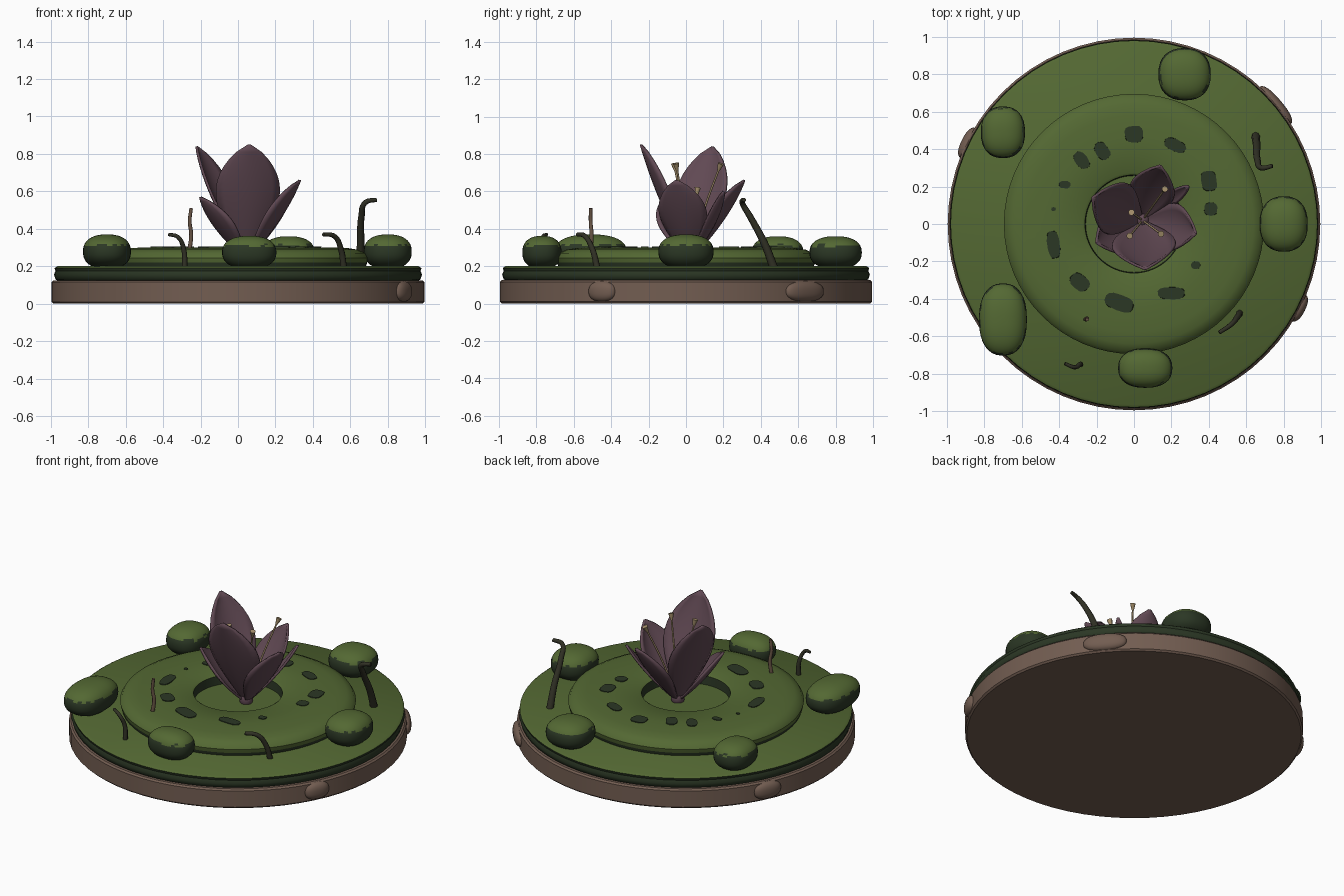
import bpy, bmesh, math, random
from mathutils import Vector

random.seed(4)
if "Cube" in bpy.data.objects:
    bpy.data.objects.remove(bpy.data.objects["Cube"])


def material(name, rgb):
    m = bpy.data.materials.new(name)
    m.use_nodes = True
    m.diffuse_color = (*rgb, 1)
    m.node_tree.nodes["Principled BSDF"].inputs["Base Color"].default_value = (*rgb, 1)
    return m


GREEN = material("moss green", (0.088, 0.14, 0.033))
DARK = material("dark green", (0.024, 0.038, 0.018))
BROWN = material("earth brown", (0.17, 0.11, 0.083))
MAUVE = material("petal mauve", (0.12, 0.067, 0.088))
TAN = material("stamen tan", (0.38, 0.28, 0.15))
STALK = material("stalk dark", (0.03, 0.03, 0.018))
TWIG = material("twig brown", (0.14, 0.09, 0.06))


def finish(name, bm, mats, angle=40):
    bmesh.ops.recalc_face_normals(bm, faces=bm.faces)
    mesh = bpy.data.meshes.new(name)
    bm.to_mesh(mesh)
    bm.free()
    ob = bpy.data.objects.new(name, mesh)
    bpy.context.collection.objects.link(ob)
    for m in mats:
        mesh.materials.append(m)
    bpy.ops.object.select_all(action="DESELECT")
    ob.select_set(True)
    bpy.context.view_layer.objects.active = ob
    bpy.ops.object.shade_smooth_by_angle(angle=math.radians(angle))
    return ob


def lathe(name, profile, mats, dark_rows=(), sides=64):
    """Revolve (radius, z) points; chosen rows take the second material."""
    bm = bmesh.new()
    rings = []
    for r, z in profile:
        rings.append([bm.verts.new((r * math.cos(a), r * math.sin(a), z))
                      for a in (2 * math.pi * i / sides for i in range(sides))])
    for row, (lo, hi) in enumerate(zip(rings, rings[1:])):
        for i in range(sides):
            j = (i + 1) % sides
            f = bm.faces.new((lo[i], lo[j], hi[j], hi[i]))
            f.material_index = int(row in dark_rows)
    bm.faces.new(rings[0])
    bm.faces.new(rings[-1])
    return finish(name, bm, mats)


# Round base, moss layer and raised ring with a sunken centre
lathe("base", [(0.985, 0), (0.995, 0.01), (0.995, 0.115), (0.985, 0.125)], [BROWN])
lathe("moss_layer", [(0.96, 0.12), (0.975, 0.13), (0.983, 0.155), (0.975, 0.175),
                     (0.98, 0.19), (0.965, 0.2)], [GREEN, DARK], (0, 1, 2, 3))
lathe("raised_ring", [(0.68, 0.19), (0.69, 0.22), (0.695, 0.245), (0.68, 0.27),
                      (0.64, 0.288), (0.58, 0.298), (0.45, 0.3), (0.275, 0.298),
                      (0.262, 0.29), (0.258, 0.235)], [GREEN, DARK], (0, 8))


def blob(name, center, size, mats, split=None, power=0.85):
    """Boxy ellipsoid, dark below a ragged height."""
    bm = bmesh.new()
    bmesh.ops.create_uvsphere(bm, u_segments=32, v_segments=24, radius=1)
    for v in bm.verts:
        v.co = Vector([math.copysign(abs(c) ** power, c) * s + o
                       for c, s, o in zip(v.co, size, center)])
    if split:
        for f in bm.faces:
            f.material_index = int(f.calc_center_median().z < split + random.uniform(-.008, .008))
    return finish(name, bm, mats, 70)


# Rounded bushes around the rim
bushes = [(0.27, 0.80, 0.14, 0.14, 0.36), (-0.70, 0.49, 0.118, 0.138, 0.36),
          (-0.70, -0.51, 0.128, 0.193, 0.37), (0.06, -0.77, 0.145, 0.105, 0.362),
          (0.80, 0, 0.128, 0.148, 0.37)]
for i, (x, y, rx, ry, top) in enumerate(bushes):
    blob(f"bush_{i + 1}", (x, y, (top + 0.185) / 2), (rx, ry, (top - 0.185) / 2),
         [GREEN, DARK], 0.31)

# Small lumps on the side of the base
for i, (deg, length) in enumerate([(154, 0.09), (40, 0.13), (-27, 0.08)]):
    a = math.radians(deg)
    lump = blob(f"base_lump_{i + 1}", (0, 0, 0), (0.04, length, 0.055), [BROWN])
    lump.location = (0.983 * math.cos(a), 0.983 * math.sin(a), 0.065)
    lump.rotation_euler.z = a

# Flat dark spots on the ring: x, y, half width, half depth, turn
spots = [(0, .48, .05, .045, 0), (.22, .42, .06, .032, -25), (-.17, .39, .05, .035, 125),
         (-.28, .34, .05, .033, 130), (-.37, .21, .03, .02, 0), (-.43, .08, .012, .01, 0),
         (-.43, -.11, .033, .075, 8), (-.29, -.31, .055, .04, -40),
         (-.08, -.42, .08, .042, -20), (.2, -.37, .072, .033, 0),
         (.33, -.22, .024, .02, 0), (.41, .08, .035, .035, 0), (.4, .23, .042, .055, 10)]
for i, (x, y, rx, ry, deg) in enumerate(spots):
    bm = bmesh.new()
    bmesh.ops.create_cone(bm, cap_ends=True, segments=14, radius1=1, radius2=1, depth=0.006)
    for v in bm.verts:
        wobble = random.uniform(0.95, 1.05)
        v.co.x = math.copysign(abs(v.co.x) ** 0.75, v.co.x) * rx * wobble
        v.co.y = math.copysign(abs(v.co.y) ** 0.75, v.co.y) * ry * wobble
    spot = finish(f"ring_spot_{i + 1}", bm, [DARK], 20)
    spot.location = (x, y, 0.301)
    spot.rotation_euler.z = math.radians(deg)


def tube(name, points, radius, mat, taper=0.6):
    cu = bpy.data.curves.new(name, "CURVE")
    cu.dimensions = "3D"
    cu.bevel_depth, cu.bevel_resolution, cu.resolution_u = radius, 2, 6
    cu.use_fill_caps = True
    sp = cu.splines.new("BEZIER")
    sp.bezier_points.add(len(points) - 1)
    for i, (bp, p) in enumerate(zip(sp.bezier_points, points)):
        bp.co = p
        bp.handle_left_type = bp.handle_right_type = "AUTO"
        bp.radius = 1 - (1 - taper) * i / (len(points) - 1)
    cu.materials.append(mat)
    ob = bpy.data.objects.new(name, cu)
    bpy.context.collection.objects.link(ob)


# Bent stalks and one upright twig
tube("tall_stalk", [(.65, .47, .19), (.655, .42, .32), (.66, .34, .47), (.68, .3, .54),
                    (.74, .31, .555)], 0.023, STALK, 0.5)
tube("right_stalk", [(.565, -.475, .19), (.55, -.5, .29), (.515, -.54, .36),
                     (.455, -.58, .37)], 0.018, STALK)
tube("left_stalk", [(-.285, -.75, .19), (-.29, -.75, .29), (-.32, -.765, .355),
                    (-.37, -.745, .37)], 0.015, STALK)
tube("twig", [(-.26, -.51, .28), (-.25, -.505, .37), (-.258, -.51, .44), (-.25, -.51, .51)],
     0.012, TWIG, 0.8)

# Flower: cupped petals growing from one root
ROOT = Vector((0.045, 0.02, 0.235))


def petal(name, tip, width, bulge, cup=0.3):
    tip = Vector(tip)
    out = (tip - ROOT) * Vector((1, 1, 0))
    out.normalize()
    side = Vector((-out.y, out.x, 0))
    control = (ROOT + tip) / 2 + out * bulge
    bm = bmesh.new()
    rows, cols = 16, 8
    grid = []
    for r in range(rows + 1):
        t = r / rows
        center = ROOT * (1 - t) ** 2 + control * 2 * t * (1 - t) + tip * t * t
        w = 0.004 + width * max(0, math.sin(math.pi * t ** 1.35)) ** 0.75
        line = []
        for c in range(cols + 1):
            s = 2 * c / cols - 1
            line.append(bm.verts.new(center + side * w * s - out * cup * w * s * s))
        grid.append(line)
    for a, b in zip(grid, grid[1:]):
        for c in range(cols):
            bm.faces.new((a[c], a[c + 1], b[c + 1], b[c]))
    ob = finish(name, bm, [MAUVE], 60)
    mod = ob.modifiers.new("thickness", "SOLIDIFY")
    mod.thickness, mod.offset = 0.014, 0


petal("front_petal", (0.06, -0.24, 0.85), 0.165, 0.04)
petal("back_right_petal", (-0.22, 0.14, 0.84), 0.14, 0.03)
petal("left_petal", (0.33, -0.05, 0.66), 0.125, 0.05, 0.4)
petal("front_right_petal", (-0.2, -0.1, 0.57), 0.115, 0.05, 0.4)
petal("back_petal", (0.14, 0.31, 0.66), 0.115, 0.05, 0.4)
petal("narrow_petal", (0.29, 0.2, 0.6), 0.03, 0.05)
blob("flower_cup", ROOT + Vector((0, 0, 0.02)), (0.04, 0.04, 0.05), [MAUVE], None, 1)

# Stamens with flared ends
for i, tip in enumerate([(.16, .18, .73), (-.02, -.06, .73), (.14, -.05, .73), (-.01, .06, .6)]):
    tip = Vector(tip)
    mid = ROOT.lerp(tip, 0.5) + Vector((0, 0, 0.03))
    tube(f"stamen_{i + 1}", [ROOT, mid, tip], 0.006, TAN, 0.9)
    bm = bmesh.new()
    bmesh.ops.create_cone(bm, cap_ends=True, segments=10, radius1=0.007, radius2=0.017, depth=0.04)
    end = finish(f"stamen_tip_{i + 1}", bm, [TAN])
    end.location = tip
    end.rotation_euler = (tip - mid).to_track_quat("Z", "Y").to_euler()
